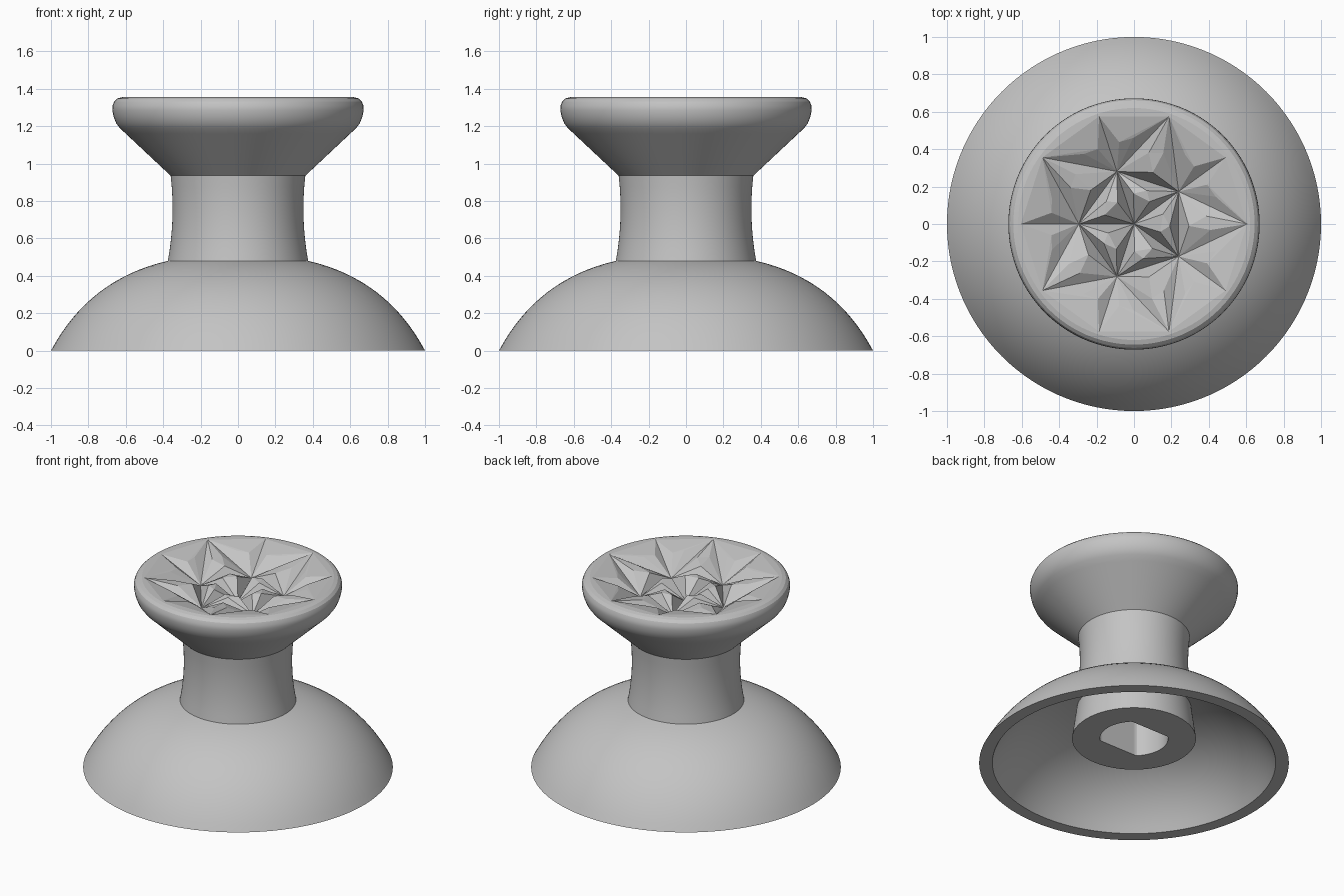
import bpy, bmesh
from math import sin, cos, pi, tau, radians
from mathutils import Vector

if "Cube" in bpy.data.objects:
    bpy.data.objects.remove(bpy.data.objects["Cube"])

SEG = 120
TOP = 1.355

grey = bpy.data.materials.new("light_grey")
grey.use_nodes = True
grey.diffuse_color = (0.55, 0.55, 0.55, 1)
grey.node_tree.nodes["Principled BSDF"].inputs["Base Color"].default_value = (0.55, 0.55, 0.55, 1)


def finish(bm, name, smooth):
    bmesh.ops.remove_doubles(bm, verts=bm.verts, dist=0.0005)
    if smooth:
        bmesh.ops.recalc_face_normals(bm, faces=bm.faces)
    mesh = bpy.data.meshes.new(name)
    bm.to_mesh(mesh)
    bm.free()
    mesh.materials.append(grey)
    obj = bpy.data.objects.new(name, mesh)
    bpy.context.collection.objects.link(obj)
    if smooth:
        bpy.ops.object.select_all(action="DESELECT")
        obj.select_set(True)
        bpy.context.view_layer.objects.active = obj
        bpy.ops.object.shade_smooth_by_angle(angle=radians(22))
    return obj


def arc(a, b, bulge, n):
    """Points from a to b along a shallow circular-looking bow."""
    a, b = Vector(a), Vector(b)
    d = b - a
    side = Vector((-d.y, d.x)).normalized() * bulge
    return [tuple(a.lerp(b, i / n) + side * (4 * i / n * (1 - i / n))) for i in range(n + 1)]


def polar(r, deg, z):
    return Vector((r * cos(radians(deg)), r * sin(radians(deg)), z))


# Body: one lathed profile from the cap rim down, under the skirt and into the socket
profile = [(0.62, TOP), (0.645, 1.348), (0.662, 1.332), (0.671, 1.31), (0.672, 1.285),
           (0.665, 1.25), (0.652, 1.217), (0.632, 1.19), (0.60, 1.16), (0.36, 0.935)]
profile += arc((0.36, 0.935), (0.375, 0.48), -0.017, 8)[1:]
profile += arc((0.375, 0.48), (1.0, 0.0), 0.09, 16)[1:]
profile += arc((0.915, 0.0), (0.37, 0.40), -0.075, 14)
profile += [(0.40, 0.18)]
SOCKET = [0.18, 0.75]

bm = bmesh.new()
rings = []
for r, z in profile:
    rings.append([bm.verts.new((r * cos(tau * i / SEG), r * sin(tau * i / SEG), z)) for i in range(SEG)])
# Socket is round with two flat sides
for z in SOCKET:
    ring = []
    for i in range(SEG):
        a = tau * i / SEG
        r = min(0.22, 0.16 / max(abs(sin(a)), 0.01))
        ring.append(bm.verts.new((r * cos(a), r * sin(a), z)))
    rings.append(ring)
for a, b in zip(rings, rings[1:]):
    for i in range(SEG):
        j = (i + 1) % SEG
        bm.faces.new((a[i], a[j], b[j], b[i]))
bm.faces.new(rings[-1])
finish(bm, "stick_body", True)

# Faceted cap: a web of V grooves meeting at a centre, five nodes and ten tips
bm = bmesh.new()
centre = Vector((0, 0, 1.18))
nodes = [polar(0.295, 36 + 72 * k, 1.215) for k in range(5)]
tips = [polar(0.605, 36 * k, TOP) for k in range(10)]


def face(*points):
    f = bm.faces.new([bm.verts.new(p) for p in points])
    f.normal_update()
    if f.normal.z < 0:
        f.normal_flip()


def shoulder(a, b, c, width):
    """High point beside the groove a-b, on the side of c."""
    p = a.lerp(b, 0.47)
    d = (b - a).to_2d().normalized()
    n = Vector((-d.y, d.x))
    if n.dot((c - a).to_2d()) < 0:
        n = -n
    p = p + n.to_3d() * width
    p.z = TOP - 0.07 * max(0, 1 - (p.to_2d().length / 0.6) ** 2)
    return p


def closed_cell(a, b, c, width):
    pts = [a, b, c]
    s = [shoulder(pts[i], pts[(i + 1) % 3], pts[(i + 2) % 3], width) for i in range(3)]
    face(*s)
    for i in range(3):
        face(pts[i], pts[(i + 1) % 3], s[i])
        face(pts[i], s[i], s[i - 1])


def open_cell(n, t, u, width):
    p, q = shoulder(n, t, u, width), shoulder(n, u, t, width)
    face(n, t, p)
    face(n, u, q)
    face(n, p, q)
    face(p, t, u)
    face(p, u, q)


for k in range(5):
    here, after = nodes[k], nodes[(k + 1) % 5]
    radial, left, right = tips[2 * k + 1], tips[(2 * k + 2) % 10], tips[2 * k]
    closed_cell(centre, here, after, 0.048)
    closed_cell(here, after, left, 0.055)
    open_cell(here, radial, left, 0.06)
    open_cell(here, radial, right, 0.06)

# Flat border between the tips and the rounded rim
STEP = SEG // 10
for k in range(10):
    edge = [polar(0.62, 360 * (k * STEP + i) / SEG, TOP) for i in range(STEP + 1)]
    face(tips[k], *edge, tips[(k + 1) % 10])
finish(bm, "faceted_cap", False)
